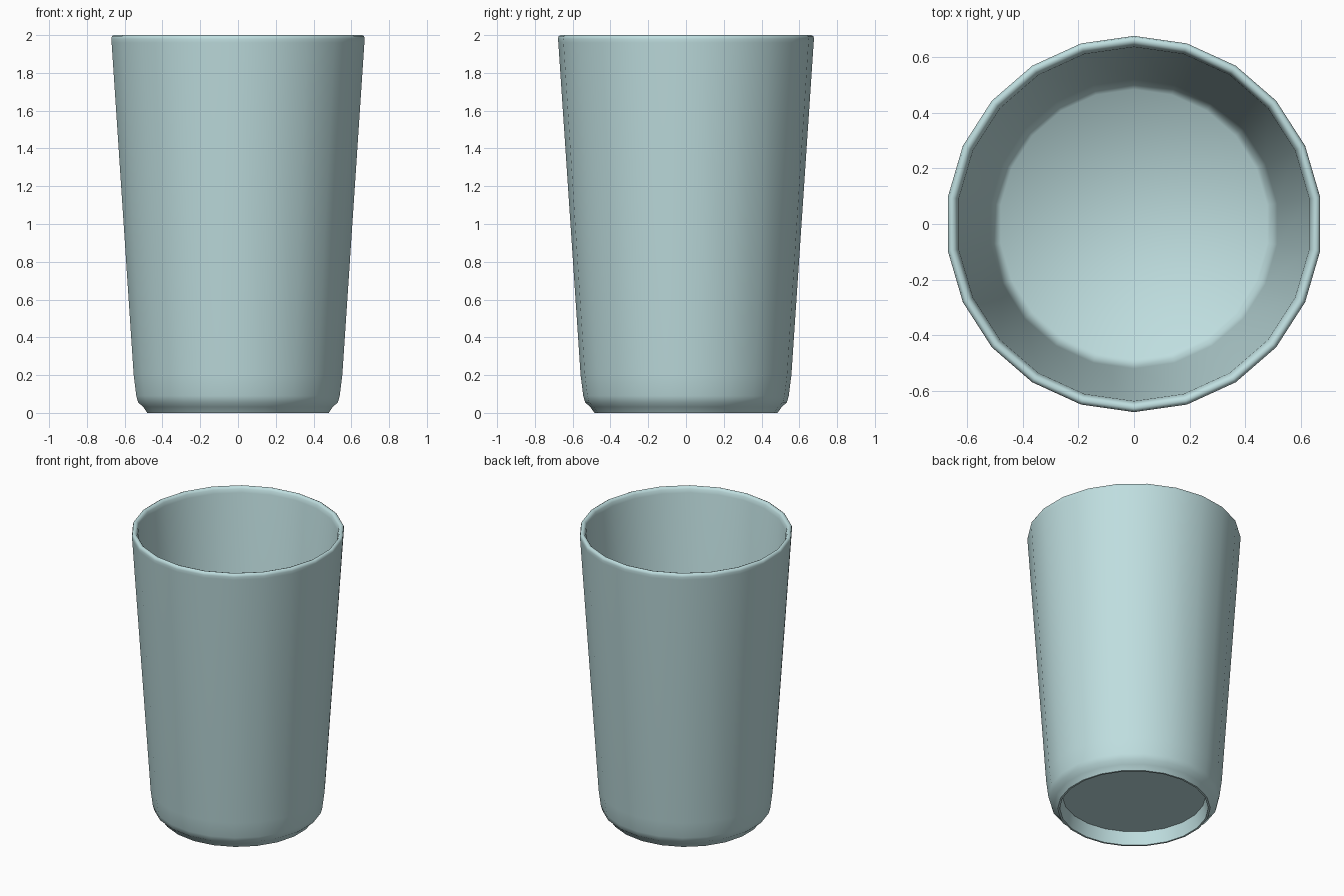
import bpy, bmesh, math

if "Cube" in bpy.data.objects:
    bpy.data.objects.remove(bpy.data.objects["Cube"])

SIDES = 22

# Cross-section (radius, height): recessed base, foot, outer wall, rim, inner wall, floor
PROFILE = [
    (0.455, 0.09), (0.472, 0.0), (0.485, 0.0),
    (0.507, 0.032), (0.534, 0.055), (0.544, 0.09), (0.558, 0.20),
    (0.676, 1.96), (0.678, 1.98), (0.674, 1.995), (0.664, 2.0),
    (0.652, 1.997), (0.644, 1.985), (0.638, 1.96),
    (0.521, 0.22), (0.510, 0.16), (0.485, 0.13),
]

bm = bmesh.new()


def ring(radius, z):
    # One vertex points straight to the back (+y)
    return [bm.verts.new((radius * math.sin(2 * math.pi * i / SIDES),
                          radius * math.cos(2 * math.pi * i / SIDES), z))
            for i in range(SIDES)]


# Spin the profile into walls
rings = [ring(r, z) for r, z in PROFILE]
for a, b in zip(rings, rings[1:]):
    for i in range(SIDES):
        j = (i + 1) % SIDES
        bm.faces.new((a[i], a[j], b[j], b[i]))

# Underside of the base and inside floor
bm.faces.new(rings[0])
bm.faces.new(rings[-1])
bmesh.ops.recalc_face_normals(bm, faces=bm.faces[:])

mesh = bpy.data.meshes.new("cup")
bm.to_mesh(mesh)
bm.free()
cup = bpy.data.objects.new("cup", mesh)
bpy.context.collection.objects.link(cup)

# Pale teal glaze
mat = bpy.data.materials.new("pale_teal")
mat.diffuse_color = (0.52, 0.73, 0.74, 1)
mat.use_nodes = True
mat.node_tree.nodes["Principled BSDF"].inputs["Base Color"].default_value = mat.diffuse_color
mesh.materials.append(mat)

bpy.context.view_layer.objects.active = cup
cup.select_set(True)
bpy.ops.object.shade_smooth_by_angle(angle=math.radians(55))
